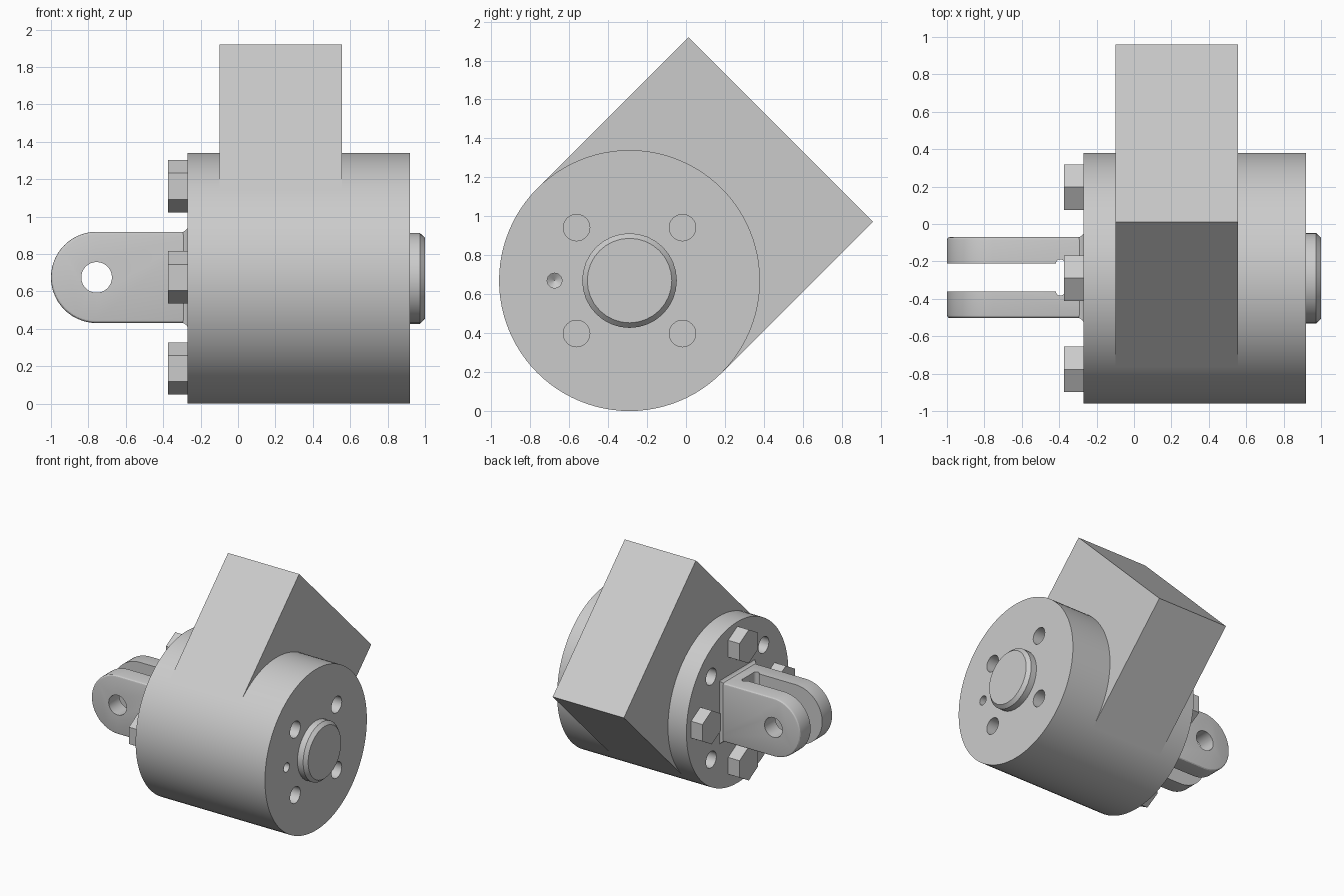
import bpy, bmesh
from math import sin, cos, pi

if "Cube" in bpy.data.objects:
    bpy.data.objects.remove(bpy.data.objects["Cube"])

CY, CZ = -0.29, 0.67          # main axis (runs along x)
R = 0.67


def make(name, loops):
    """Skin a list of equal-length vertex loops and cap both ends."""
    bm = bmesh.new()
    rings = [[bm.verts.new(p) for p in loop] for loop in loops]
    n = len(rings[0])
    for a, b in zip(rings, rings[1:]):
        for i in range(n):
            j = (i + 1) % n
            bm.faces.new((a[i], a[j], b[j], b[i]))
    bm.faces.new(rings[0])
    bm.faces.new(rings[-1])
    bmesh.ops.recalc_face_normals(bm, faces=bm.faces)
    me = bpy.data.meshes.new(name)
    bm.to_mesh(me)
    bm.free()
    ob = bpy.data.objects.new(name, me)
    bpy.context.collection.objects.link(ob)
    return ob


def circle(r, n):
    return [(r * sin(2 * pi * i / n), r * cos(2 * pi * i / n)) for i in range(n)]


def lathe(name, profile, y=CY, z=CZ, n=32):
    """Turned part along x from (x, radius) pairs."""
    return make(name, [[(x, y + a, z + b) for a, b in circle(r, n)] for x, r in profile])


def activate(ob):
    bpy.ops.object.select_all(action='DESELECT')
    ob.select_set(True)
    bpy.context.view_layer.objects.active = ob


def cut(ob, cutter):
    activate(ob)
    m = ob.modifiers.new("cut", 'BOOLEAN')
    m.operation, m.solver, m.object = 'DIFFERENCE', 'EXACT', cutter
    bpy.ops.object.modifier_apply(modifier=m.name)
    bpy.data.objects.remove(cutter)


def smooth(ob):
    activate(ob)
    bpy.ops.object.shade_smooth_by_angle(angle=0.5)


# Cylindrical body with drilled blind holes in both faces
body = lathe("body", [(-0.27, R), (0.92, R)], n=96)
for sy in (-1, 1):
    for sz in (-1, 1):
        cut(body, lathe("drill", [(0.95, 0.068), (0.55, 0.068)],
                        CY + sy * 0.272, CZ + sz * 0.272))
        cut(body, lathe("drill", [(-0.3, 0.068), (-0.05, 0.068)],
                        CY + sy * 0.345, CZ + sz * 0.345))
cut(body, lathe("drill", [(0.95, 0.038), (0.75, 0.038), (0.725, 0.001)], -0.675, CZ, 24))
smooth(body)

# Square block, tangent to the body and turned 45 degrees
s = 0.5 ** 0.5
corners = [(0, -R), (1.097, -R), (1.097, R), (0, R)]
make("side_block", [[(x, CY + s * (u - v), CZ + s * (u + v)) for u, v in corners]
                    for x in (-0.10, 0.555)])

# Chamfered boss on the right face
smooth(lathe("end_boss", [(0.9, 0.243), (0.972, 0.243), (1.0, 0.217)]))

# Four hexagon bolt heads on the left face
for i, (dy, dz) in enumerate(((0, 1), (1, 0), (0, -1), (-1, 0))):
    lathe(f"bolt_head_{i + 1}", [(-0.375, 0.14), (-0.26, 0.14)],
          CY + 0.487 * dy, CZ + 0.005 + 0.487 * dz, 6)

# Clevis: round-nosed bar, soft outer edges, then slot, corner reliefs and pin hole
h, ez, ex = 0.244, CZ + 0.005, -0.756
nose = [(ex - h * sin(pi * i / 28), ez + h * cos(pi * i / 28)) for i in range(29)]
outline = nose + [(-0.2, ez - h), (-0.2, ez + h)]
clevis = make("clevis", [[(x, y, z) for x, z in outline] for y in (-0.503, -0.07)])
bev = clevis.modifiers.new("soft", 'BEVEL')
bev.width, bev.segments, bev.limit_method = 0.016, 3, 'ANGLE'
activate(clevis)
bpy.ops.object.modifier_apply(modifier=bev.name)
slot = [(-1.1, -0.362), (-0.372, -0.362), (-0.372, -0.21), (-1.1, -0.21)]
cut(clevis, make("slot", [[(x, y, z) for x, y in slot] for z in (0.3, 1.1)]))
for y in (-0.359, -0.213):
    cut(clevis, make("relief", [[(-0.394 + a, y + b, z) for a, b in circle(0.024, 20)]
                                for z in (0.3, 1.1)]))
cut(clevis, make("pin", [[(ex + a, y, ez + b) for a, b in circle(0.082, 32)]
                         for y in (-0.7, 0.2)]))
smooth(clevis)

# Fillet-like flare where the clevis meets the body
def rect(x, g):
    return [(x, CY + 0.003 + sy * (0.216 + g), ez + sz * (h + g))
            for sy, sz in ((-1, -1), (1, -1), (1, 1), (-1, 1))]

make("clevis_flare", [rect(-0.295, -0.002), rect(-0.28, 0.008), rect(-0.265, 0.024)])
